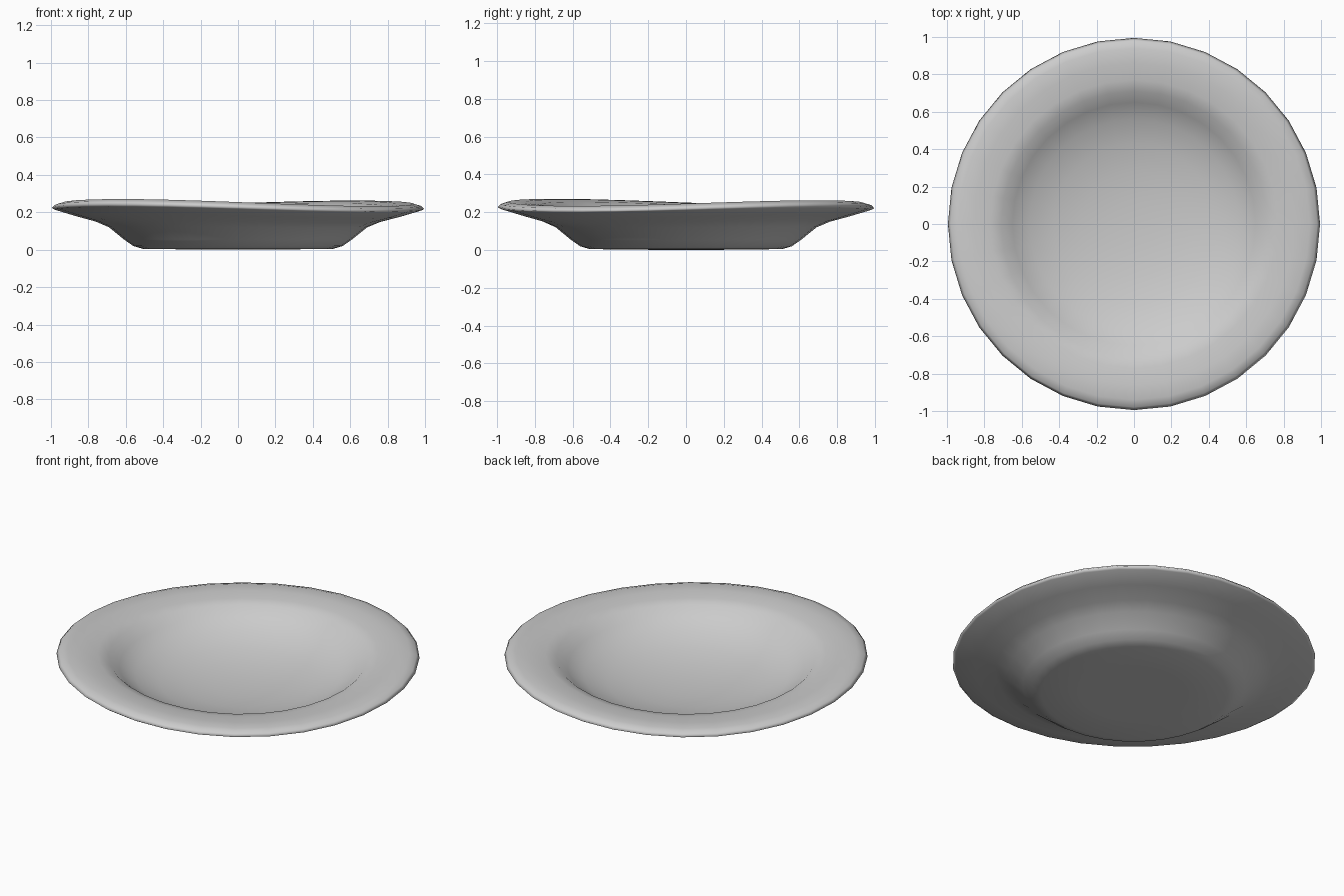
import bpy, bmesh, math

if "Cube" in bpy.data.objects:
    bpy.data.objects.remove(bpy.data.objects["Cube"])

SEGMENTS = 32

# Profile (radius, height, share of the rim warp), underside first, then over the rim into the bowl
PROFILE = [
    (0.30, 0.002, 0.0), (0.51, 0.005, 0.0), (0.56, 0.02, 0.0), (0.61, 0.055, 0.0),
    (0.69, 0.12, 0.2), (0.76, 0.15, 0.4), (0.87, 0.18, 0.7),
    (0.98, 0.213, 0.8), (0.995, 0.222, 1.0), (0.98, 0.238, 1.0), (0.94, 0.25, 1.0),
    (0.86, 0.247, 1.0), (0.77, 0.238, 0.8), (0.71, 0.222, 0.5),
    (0.65, 0.172, 0.2), (0.56, 0.122, 0.0), (0.43, 0.082, 0.0),
    (0.28, 0.055, 0.0), (0.13, 0.043, 0.0),
]


def warp(angle):
    """Gentle rise of the rim on two opposite diagonals."""
    return 0.017 * math.cos(2 * (angle - math.radians(48))) - 0.004 * math.cos(angle - 0.8)


# Plate: revolved profile with a slightly wavy rim
bm = bmesh.new()
rings = []
for radius, height, share in PROFILE:
    ring = []
    for i in range(SEGMENTS):
        a = 2 * math.pi * i / SEGMENTS
        ring.append(bm.verts.new((radius * math.cos(a), radius * math.sin(a),
                                  height + share * warp(a))))
    rings.append(ring)
for lower, upper in zip(rings, rings[1:]):
    for i in range(SEGMENTS):
        j = (i + 1) % SEGMENTS
        bm.faces.new((lower[i], lower[j], upper[j], upper[i]))

# Centres of the foot and of the bowl
for ring, z in ((rings[0], 0.0), (rings[-1], 0.04)):
    centre = bm.verts.new((0, 0, z))
    for i in range(SEGMENTS):
        bm.faces.new((ring[i], ring[(i + 1) % SEGMENTS], centre))
bmesh.ops.recalc_face_normals(bm, faces=bm.faces)
for face in bm.faces:
    face.smooth = True

mesh = bpy.data.meshes.new("plate")
bm.to_mesh(mesh)
bm.free()
plate = bpy.data.objects.new("plate", mesh)
bpy.context.collection.objects.link(plate)

# Plain grey glaze
grey = bpy.data.materials.new("light grey")
grey.diffuse_color = (0.6, 0.6, 0.6, 1)
grey.use_nodes = True
grey.node_tree.nodes["Principled BSDF"].inputs["Base Color"].default_value = grey.diffuse_color
mesh.materials.append(grey)
